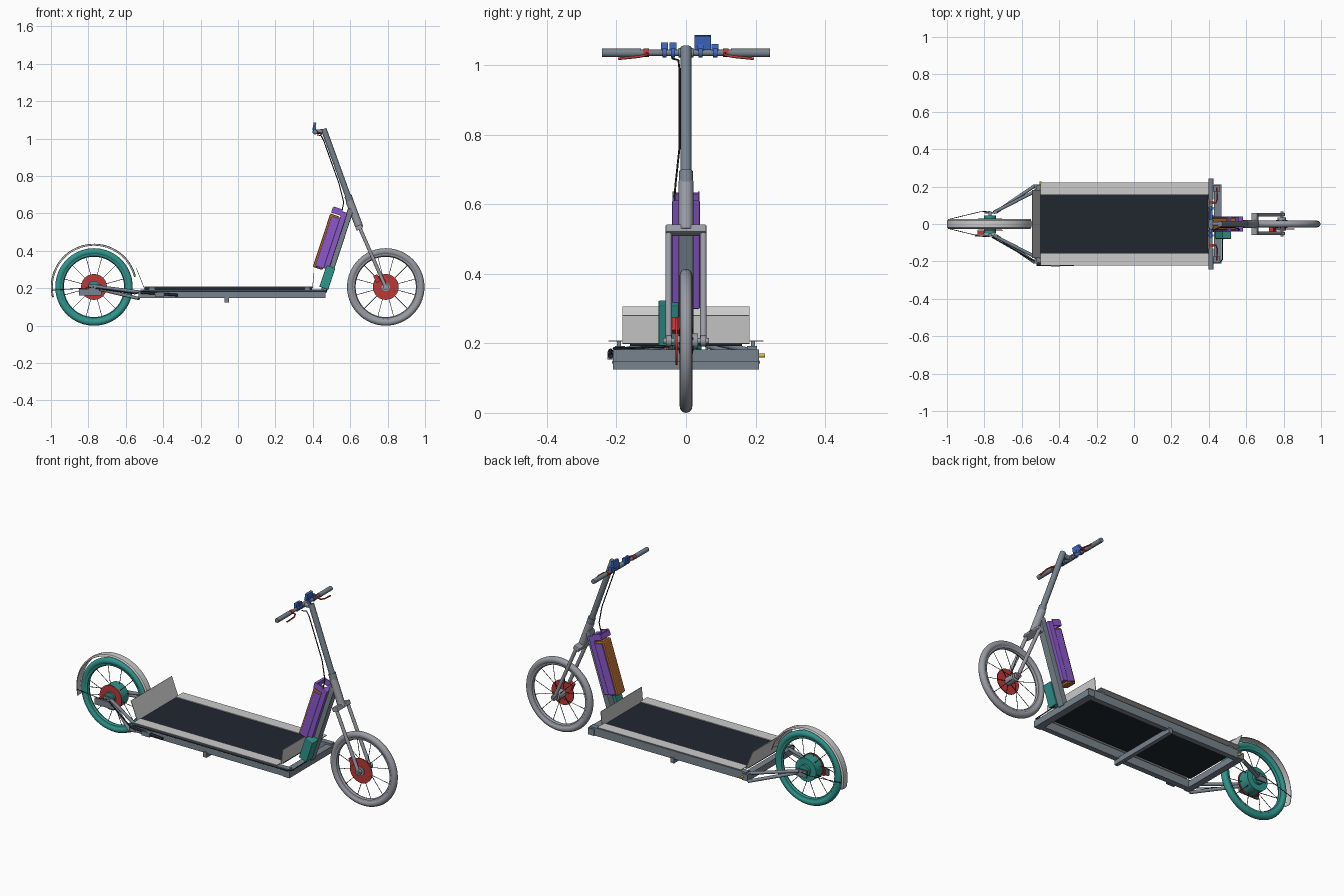
import bpy, bmesh, math
from mathutils import Vector

if "Cube" in bpy.data.objects:
    bpy.data.objects.remove(bpy.data.objects["Cube"])

MATS = {}
COLORS = {'slate': (0.19, 0.23, 0.27), 'black': (0.015, 0.02, 0.03), 'teal': (0.03, 0.30, 0.26),
          'red': (0.50, 0.04, 0.04), 'purple': (0.26, 0.10, 0.60), 'brown': (0.42, 0.14, 0.03),
          'blue': (0.05, 0.15, 0.60), 'pale': (0.75, 0.76, 0.76), 'brass': (0.65, 0.5, 0.1),
          'grey': (0.32, 0.33, 0.37)}


def finish(ob, name, color, smooth=False):
    ob.name = name
    if color not in MATS:
        MATS[color] = bpy.data.materials.new(color)
        MATS[color].diffuse_color = (*COLORS[color], 1)
    ob.data.materials.append(MATS[color])
    if smooth:
        bpy.ops.object.select_all(action='DESELECT')
        ob.select_set(True)
        bpy.context.view_layer.objects.active = ob
        bpy.ops.object.shade_smooth_by_angle()
    return ob


def box(name, loc, size, color='slate', tilt=0, yaw=0, bevel=0):
    bpy.ops.mesh.primitive_cube_add(size=1, location=loc, rotation=(0, tilt, yaw))
    ob = bpy.context.object
    ob.scale = size
    bpy.ops.object.transform_apply(location=False, rotation=False, scale=True)
    if bevel:
        m = ob.modifiers.new('bevel', 'BEVEL')
        m.width, m.segments = bevel, 2
    return finish(ob, name, color)


def tube(name, a, b, r, color='slate', sides=20, r2=None):
    a, b = Vector(a), Vector(b)
    bpy.ops.mesh.primitive_cone_add(vertices=sides, radius1=r, radius2=r if r2 is None else r2,
                                    depth=(b - a).length, location=(a + b) / 2,
                                    rotation=(b - a).to_track_quat('Z', 'Y').to_euler())
    return finish(bpy.context.object, name, color, True)


def revolve(name, center, profile, color, start=0, end=360, steps=72):
    """Sweep (radius, y) profile points about the y axis; closed section if a full turn."""
    bm = bmesh.new()
    full = end - start == 360
    rings = []
    for i in range(steps if full else steps + 1):
        t = math.radians(start + (end - start) * i / steps)
        rings.append([bm.verts.new((r * math.cos(t), y, r * math.sin(t))) for r, y in profile])
    n = len(profile)
    for i in range(steps):
        p, q = rings[i], rings[(i + 1) % len(rings)]
        for j in range(n if full else n - 1):
            bm.faces.new((p[j], p[(j + 1) % n], q[(j + 1) % n], q[j]))
    bmesh.ops.recalc_face_normals(bm, faces=bm.faces)
    me = bpy.data.meshes.new(name)
    bm.to_mesh(me)
    bm.free()
    ob = bpy.data.objects.new(name, me)
    bpy.context.collection.objects.link(ob)
    ob.location = center
    return finish(ob, name, color, True)


def cable(name, pts, r, color='black'):
    cu = bpy.data.curves.new(name, 'CURVE')
    cu.dimensions, cu.bevel_depth, cu.bevel_resolution = '3D', r, 2
    cu.use_fill_caps = True
    sp = cu.splines.new('POLY')
    sp.points.add(len(pts) - 1)
    for p, co in zip(sp.points, pts):
        p.co = (*co, 1)
    ob = bpy.data.objects.new(name, cu)
    bpy.context.collection.objects.link(ob)
    return finish(ob, name, color)


# Wheels: tyre, rim, spokes, hub, brake disc
AZ = 0.207


def wheel(tag, x, color, hub_r, hub_w, disc_y):
    c = (x, 0, AZ)
    sec = [(0.189 + 0.018 * math.cos(k * math.pi / 8), 0.018 * math.sin(k * math.pi / 8)) for k in range(16)]
    revolve(tag + '_tyre', c, sec, color)
    revolve(tag + '_rim', c, [(0.176, -0.013), (0.176, 0.013), (0.166, 0.011), (0.161, 0), (0.166, -0.011)], color)
    tube(tag + '_hub', (x, -hub_w, AZ), (x, hub_w, AZ), hub_r, color, 40)
    for i in range(12):
        t = math.radians(30 * i + 15)
        y = 0.6 * hub_w * (-1) ** i
        tube(tag + '_spoke', (x + hub_r * .9 * math.cos(t), y, AZ + hub_r * .9 * math.sin(t)),
             (x + 0.165 * math.cos(t), 0, AZ + 0.165 * math.sin(t)), 0.0015, 'black', 6)
    tube(tag + '_brake_disc', (x, disc_y - .0025, AZ), (x, disc_y + .0025, AZ), 0.069, 'red', 48)
    tube(tag + '_axle', (x, -0.066, AZ), (x, 0.066, AZ), 0.008, 'grey')


wheel('rear', -0.77, 'teal', 0.065, 0.03, -0.036)
wheel('front', 0.79, 'grey', 0.022, 0.034, -0.027)
tube('rear_hub_cap', (-0.77, -0.05, AZ), (-0.77, 0.045, AZ), 0.032, 'teal', 32)

# Rear mudguard with wire stays
f = revolve('rear_mudguard', (-0.77, 0, AZ), [(0.222, -0.026), (0.229, -0.018), (0.231, 0), (0.229, 0.018), (0.222, 0.026)],
            'pale', 14, 194, 48)
f.modifiers.new('thickness', 'SOLIDIFY').thickness = 0.002
for s in (-1, 1):
    cable('mudguard_stay', [(-0.77, s * .068, AZ), (-0.82, s * .066, 0.2), (-0.994, s * .024, 0.19)], 0.0018)

# Deck frame
for s in (-1, 1):
    box('side_rail', (-0.03, s * .19, 0.17), (0.98, 0.03, 0.045))
    box('side_panel', (-0.05, s * .191, 0.207), (0.90, 0.064, 0.004), 'pale')
    for x in (-0.46, 0.37):
        box('panel_support', (x, s * .193, 0.199), (0.03, 0.012, 0.014))
    # Rear stays, dropouts
    tube('upper_rear_stay', (-0.49, s * .195, 0.175), (-0.75, s * .062, 0.208), 0.009)
    tube('lower_rear_stay', (-0.53, s * .205, 0.145), (-0.74, s * .062, 0.195), 0.009)
    box('rear_dropout', (-0.765, s * .06, 0.2), (0.07, 0.008, 0.04))
box('front_crossbar', (0.448, 0, 0.165), (0.04, 0.42, 0.036))
box('rear_crossbar', (-0.515, 0, 0.165), (0.036, 0.42, 0.036))
box('middle_crossbar', (-0.06, 0, 0.14), (0.022, 0.42, 0.03))
box('deck', (-0.053, 0, 0.198), (0.896, 0.322, 0.012), 'black')
box('rear_kick_plate', (-0.522, 0, 0.252), (0.003, 0.366, 0.115), 'pale', tilt=-0.38)
box('front_kick_plate', (0.402, 0, 0.24), (0.003, 0.366, 0.082), 'pale', tilt=0.1)

# Folded kickstand, charge plug, cables
tube('kickstand', (-0.52, -0.217, 0.178), (-0.32, -0.217, 0.163), 0.007, 'black')
box('kickstand_mount', (-0.42, -0.216, 0.165), (0.05, 0.02, 0.024))
tube('brass_bolt', (-0.5, 0.2, 0.165), (-0.5, 0.228, 0.165), 0.006, 'brass')
cable('motor_cable', [(-0.76, -0.07, 0.2), (-0.55, -0.19, 0.17), (-0.5, -0.208, 0.186), (0.455, -0.208, 0.186),
                      (0.472, -0.19, 0.186), (0.475, -0.05, 0.19), (0.475, -0.05, 0.22)], 0.003)

# Rear brake caliper and bracket
box('rear_caliper_bracket', (-0.79, -0.062, 0.178), (0.12, 0.012, 0.036))
box('rear_caliper', (-0.82, -0.048, 0.18), (0.035, 0.022, 0.03), 'red')
box('front_caliper', (0.742, -0.033, 0.252), (0.025, 0.026, 0.04), 'red', tilt=-0.4)

# Down tube, head tube, steering stem
TILT = 0.318
box('down_tube', (0.53, 0, 0.40), (0.032, 0.042, 0.47), tilt=TILT, bevel=0.005)
tube('head_tube', (0.596, 0, 0.667), (0.65, 0, 0.525), 0.021, 'grey')
tube('steering_stem', (0.458, 0, 1.052), (0.6, 0, 0.66), 0.0155)
tube('stem_collar', (0.588, 0, 0.695), (0.6, 0, 0.66), 0.02)
box('fork_crown', (0.647, 0, 0.525), (0.036, 0.118, 0.024), 'grey', tilt=-0.4, bevel=0.004)
for s in (-1, 1):
    tube('fork_leg', (0.65, s * .05, 0.525), (0.79, s * .05, 0.205), 0.0095, 'grey')
    tube('fork_end', (0.79, s * .042, AZ), (0.79, s * .058, AZ), 0.016, 'grey')

# Battery: brown case, purple side shells, rail and end tabs
box('battery_case', (0.473, 0, 0.448), (0.056, 0.066, 0.30), 'brown', tilt=TILT, bevel=0.008)
for s in (-1, 1):
    box('battery_shell', (0.479, s * .0345, 0.445), (0.046, 0.01, 0.28), 'purple', tilt=TILT, bevel=0.003)
    box('battery_tab', (0.532, s * .037, 0.612), (0.05, 0.005, 0.035), 'purple', tilt=TILT)
box('battery_rail', (0.521, 0, 0.455), (0.03, 0.08, 0.32), 'purple', tilt=TILT, bevel=0.004)
box('battery_handle', (0.508, 0, 0.618), (0.012, 0.078, 0.03), 'purple', tilt=TILT)
box('controller', (0.478, -0.05, 0.258), (0.05, 0.058, 0.122), 'teal', tilt=TILT, bevel=0.003)

# Handlebar with grips, levers, display and switches
HX, HZ = 0.412, 1.036
tube('handlebar', (HX, -0.24, HZ), (HX, 0.24, HZ), 0.009)
tube('bar_clamp', (HX, -0.022, HZ), (HX, 0.022, HZ), 0.014)
tube('stem_extension', (HX, 0, HZ), (0.462, 0, 1.04), 0.012)
for s in (-1, 1):
    tube('grip', (HX, s * .13, HZ), (HX, s * .242, HZ), 0.0125)
    tube('lever_mount', (HX, s * .106, HZ), (HX, s * .122, HZ), 0.012, 'red')
    cable('brake_lever', [(HX, s * .112, HZ), (0.438, s * .112, 1.03), (0.446, s * .135, 1.025),
                          (0.442, s * .195, 1.019)], 0.004, 'red')
for y, top in ((-0.062, 1.066), (-0.037, 1.066), (0.042, 1.06), (0.084, 1.062)):
    tube('switch_clamp', (HX, y - .006, HZ), (HX, y + .006, HZ), 0.014, 'blue')
    box('switch', (HX - .003, y, top - .011), (0.018, 0.02, 0.022), 'blue')
box('display', (0.408, 0.048, 1.066), (0.014, 0.048, 0.04), 'blue', tilt=0.2)

# Stem cable
cable('stem_cable', [(0.425, -0.04, 1.02), (0.445, -0.022, 1.015), (0.458, -0.019, 0.99), (0.54, -0.019, 0.76),
                     (0.565, -0.03, 0.66), (0.55, -0.036, 0.58), (0.5, -0.03, 0.36)], 0.0028)

for m in bpy.data.materials:
    if m.users and not m.is_grease_pencil:
        m.use_nodes = True
        m.node_tree.nodes["Principled BSDF"].inputs["Base Color"].default_value = m.diffuse_color
